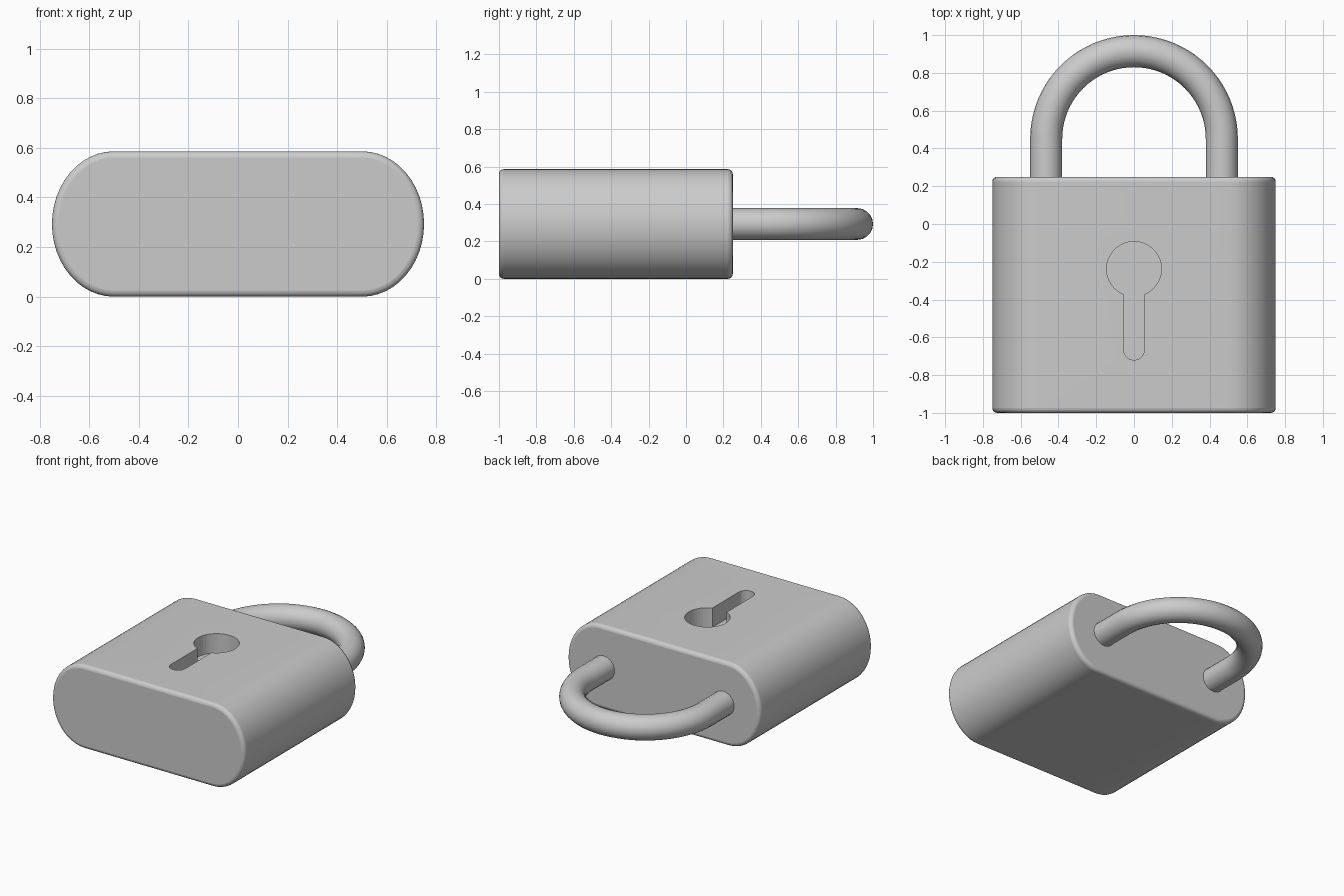
import bpy, bmesh
from math import sin, cos, pi, radians, asin

cube = bpy.data.objects.get("Cube")
if cube:
    bpy.data.objects.remove(cube, do_unlink=True)

MID_Z = 0.293

grey = bpy.data.materials.new("metal_grey")
grey.use_nodes = True
grey.diffuse_color = (0.6, 0.6, 0.6, 1)
grey.node_tree.nodes["Principled BSDF"].inputs["Base Color"].default_value = (0.6, 0.6, 0.6, 1)


def arc(cx, cy, rx, ry, start, end, steps):
    """Points along an elliptical arc, angles in radians."""
    angles = [start + (end - start) * i / steps for i in range(steps + 1)]
    return [(cx + rx * cos(a), cy + ry * sin(a)) for a in angles]


def prism(name, points, extrude):
    """Extruded closed outline."""
    bm = bmesh.new()
    face = bm.faces.new([bm.verts.new(p) for p in points])
    moved = bmesh.ops.extrude_face_region(bm, geom=[face])["geom"]
    verts = [v for v in moved if isinstance(v, bmesh.types.BMVert)]
    bmesh.ops.translate(bm, verts=verts, vec=extrude)
    bmesh.ops.recalc_face_normals(bm, faces=bm.faces)
    mesh = bpy.data.meshes.new(name)
    bm.to_mesh(mesh)
    bm.free()
    mesh.materials.append(grey)
    obj = bpy.data.objects.new(name, mesh)
    bpy.context.collection.objects.link(obj)
    return obj


def smooth(obj):
    bpy.ops.object.select_all(action="DESELECT")
    obj.select_set(True)
    bpy.context.view_layer.objects.active = obj
    bpy.ops.object.shade_smooth_by_angle(angle=radians(35))


# Lock body: flat faces with elliptical sides, pushed along y
outline = arc(0.5, MID_Z, 0.25, MID_Z, -pi / 2, pi / 2, 24)
outline += arc(-0.5, MID_Z, 0.25, MID_Z, pi / 2, 3 * pi / 2, 24)
body = prism("lock_body", [(x, -1, z) for x, z in outline], (0, 1.25, 0))

# Keyhole cutter: round hole joined to a slot with a rounded end
HOLE_Y, HOLE_R, SLOT = -0.238, 0.145, 0.055
gap = asin(SLOT / HOLE_R)
keyhole = arc(0, HOLE_Y, HOLE_R, HOLE_R, -pi / 2 + gap, 3 * pi / 2 - gap, 40)
keyhole += arc(0, -0.665, SLOT, SLOT, pi, 2 * pi, 12)
cutter = prism("keyhole_cutter", [(x, y, 0.45) for x, y in keyhole], (0, 0, 0.3))
cutter.hide_render = True
cutter.hide_set(True)

# Soft rims on both ends, then the keyhole recess
bevel = body.modifiers.new("rim", "BEVEL")
bevel.width = 0.025
bevel.segments = 4
bevel.limit_method = "ANGLE"
bevel.angle_limit = radians(40)
cut = body.modifiers.new("keyhole", "BOOLEAN")
cut.operation = "DIFFERENCE"
cut.solver = "EXACT"
cut.object = cutter
smooth(body)

# Shackle: round bar swept along two legs and a half circle
BAR = 0.085
path = [(0.465, 0.2)] + arc(0, 0.45, 0.465, 0.465, 0, pi, 40) + [(-0.465, 0.2)]
curve = bpy.data.curves.new("shackle", "CURVE")
curve.dimensions = "3D"
curve.bevel_depth = BAR
curve.bevel_resolution = 8
curve.use_fill_caps = True
spline = curve.splines.new("POLY")
spline.points.add(len(path) - 1)
for point, (x, y) in zip(spline.points, path):
    point.co = (x, y, MID_Z, 1)
curve.materials.append(grey)
shackle = bpy.data.objects.new("shackle", curve)
bpy.context.collection.objects.link(shackle)
bpy.ops.object.select_all(action="DESELECT")
shackle.select_set(True)
bpy.context.view_layer.objects.active = shackle
bpy.ops.object.convert(target="MESH")
smooth(bpy.context.view_layer.objects.active)
